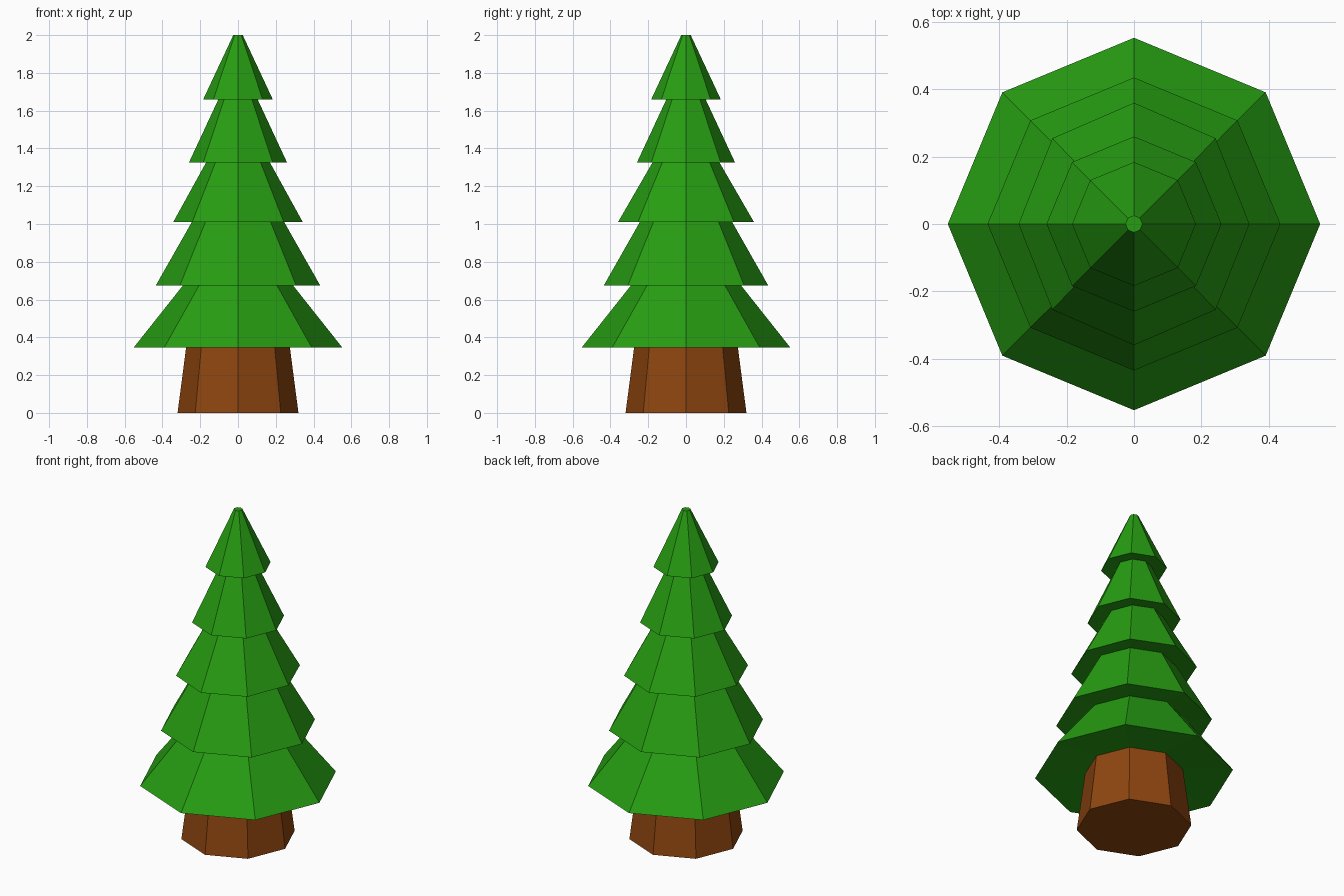
import bpy, bmesh, math

if "Cube" in bpy.data.objects:
    bpy.data.objects.remove(bpy.data.objects["Cube"])

SIDES = 8


def material(name, rgb):
    m = bpy.data.materials.new(name)
    m.diffuse_color = (*rgb, 1)
    m.use_nodes = True
    m.node_tree.nodes["Principled BSDF"].inputs["Base Color"].default_value = m.diffuse_color
    return m


def lathe(name, profile, mat, cap_bottom=False, cap_top=False):
    """Stack octagonal rings (rx, ry, z) and bridge them with flat quads."""
    bm = bmesh.new()
    rings = []
    for rx, ry, z in profile:
        rings.append([bm.verts.new((rx * math.cos(2 * math.pi * i / SIDES),
                                    ry * math.sin(2 * math.pi * i / SIDES), z))
                      for i in range(SIDES)])
    for a, b in zip(rings, rings[1:]):
        for i in range(SIDES):
            j = (i + 1) % SIDES
            bm.faces.new((a[i], a[j], b[j], b[i]))
    if cap_bottom:
        bm.faces.new(rings[0][::-1])
    if cap_top:
        bm.faces.new(rings[-1])
    me = bpy.data.meshes.new(name)
    bm.to_mesh(me)
    bm.free()
    me.materials.append(mat)
    ob = bpy.data.objects.new(name, me)
    bpy.context.collection.objects.link(ob)
    return ob


green = material("needle_green", (0.02, 0.34, 0.006))
brown = material("bark_brown", (0.27, 0.06, 0.005))

# Tapered trunk, running up to the underside of the lowest tier
lathe("trunk", [(0.32, 0.32, 0), (0.273, 0.273, 0.36)], brown, cap_bottom=True)

# Foliage tiers: skirt radius in x and y, skirt height, radius where it meets the tier above
tiers = [
    (0.553, 0.553, 0.345, 0.285),
    (0.435, 0.435, 0.675, 0.24),
    (0.343, 0.36, 1.01, 0.165),
    (0.26, 0.26, 1.325, 0.10),
    (0.184, 0.184, 1.66, 0.025),
]
profile = [(0.273, 0.273, 0.36)]
for k, (rx, ry, z, top) in enumerate(tiers):
    profile.append((rx, ry, z))
    z_top = tiers[k + 1][2] + 0.008 if k + 1 < len(tiers) else 2.0
    profile.append((top, top * ry / rx, z_top))
lathe("foliage", profile, green, cap_top=True)
